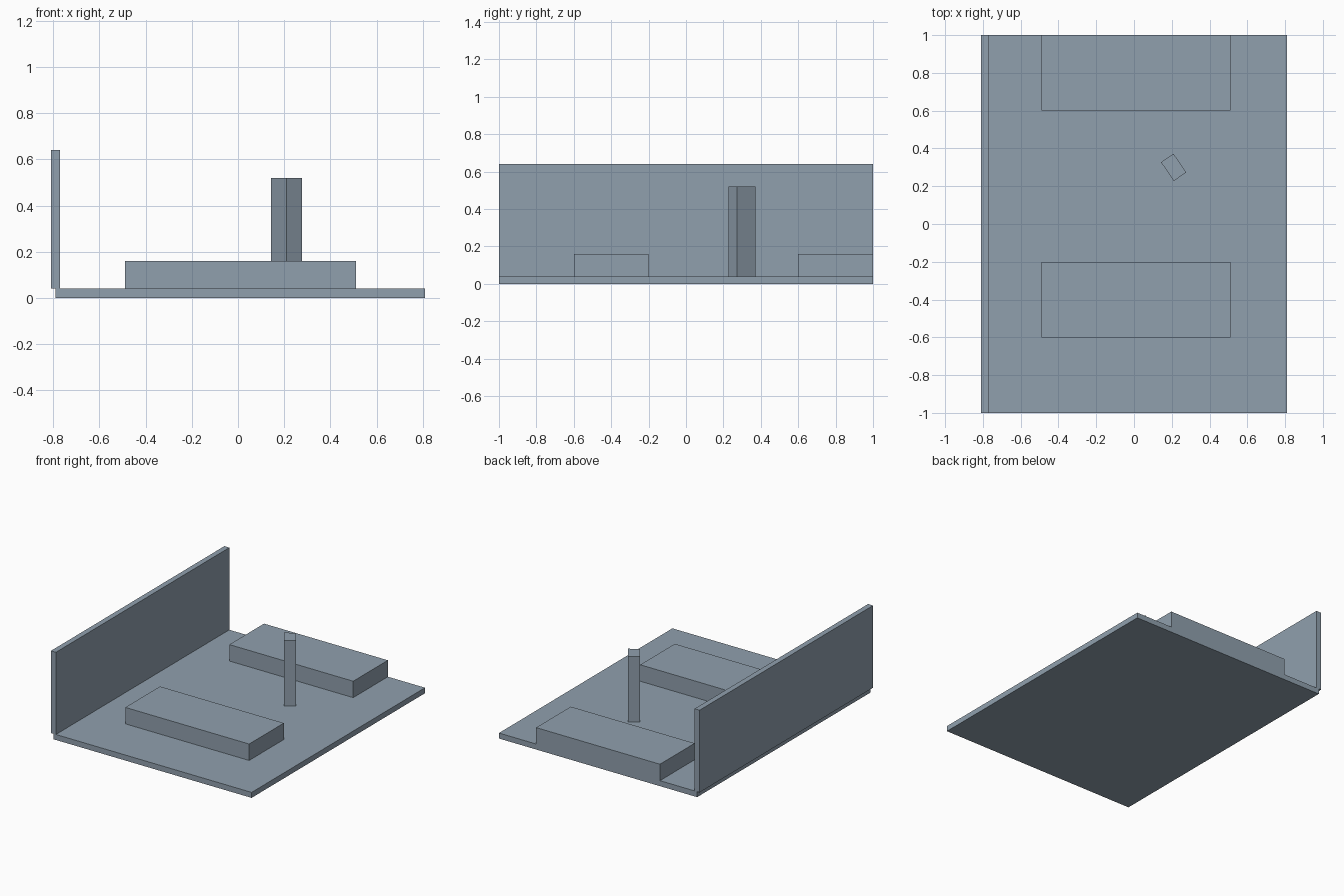
import bpy
from math import radians

if "Cube" in bpy.data.objects:
    bpy.data.objects.remove(bpy.data.objects["Cube"])

# Slate blue-grey shared by every part
slate = bpy.data.materials.new("slate")
slate.diffuse_color = (0.28, 0.35, 0.42, 1)
slate.use_nodes = True
slate.node_tree.nodes["Principled BSDF"].inputs["Base Color"].default_value = slate.diffuse_color


def box(name, center, size, turn=0.0):
    """Flat-faced box; center is (x, y, bottom z), turn is about z."""
    x, y, z = center
    bpy.ops.mesh.primitive_cube_add(size=1, location=(x, y, z + size[2] / 2))
    obj = bpy.context.object
    obj.name = name
    obj.scale = size
    bpy.ops.object.transform_apply(location=False, rotation=False, scale=True)
    obj.rotation_euler.z = turn
    obj.data.materials.append(slate)
    return obj


FLOOR_TOP = 0.04

# Floor slab and the wall straddling its left edge
box("floor", (0.01, 0, 0), (1.6, 2.0, FLOOR_TOP))
box("side_wall", (-0.79, 0, FLOOR_TOP), (0.04, 2.0, 0.6))

# Two low platforms
for name, y in (("front_platform", -0.4), ("back_platform", 0.8)):
    box(name, (0.01, y, FLOOR_TOP), (1.0, 0.4, 0.12))

# Turned upright post between the platforms
box("post", (0.21, 0.3, FLOOR_TOP), (0.08, 0.12, 0.48), radians(34.4))
